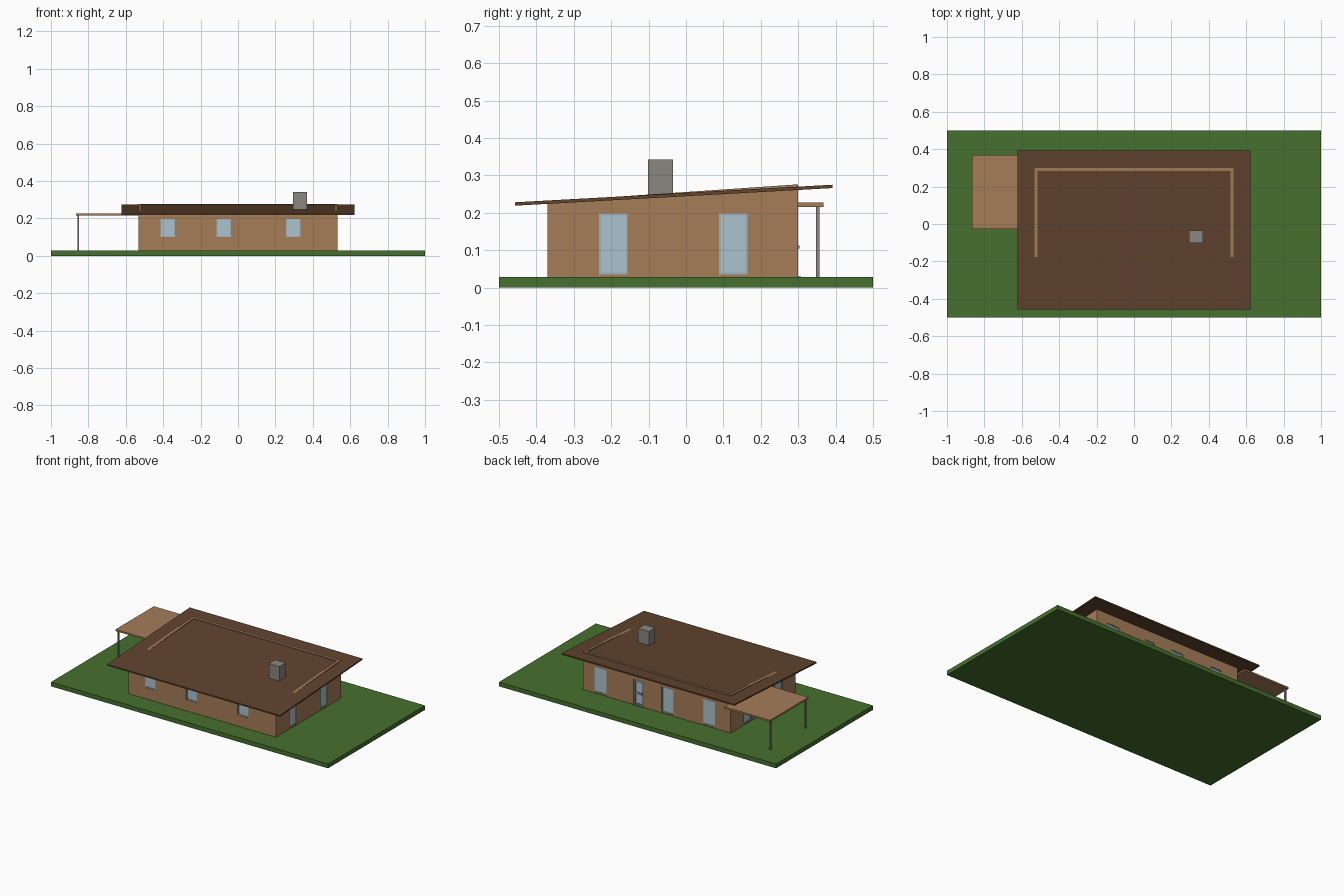
import bpy, bmesh, math
from mathutils import Matrix, Vector

if "Cube" in bpy.data.objects:
    bpy.data.objects.remove(bpy.data.objects["Cube"])


def material(name, rgb):
    lin = [(c / 255 / 12.92) if c < 11 else ((c / 255 + 0.055) / 1.055) ** 2.4 for c in rgb]
    m = bpy.data.materials.new(name)
    m.diffuse_color = (*lin, 1)
    m.use_nodes = True
    m.node_tree.nodes["Principled BSDF"].inputs["Base Color"].default_value = m.diffuse_color
    return m


GRASS = material("grass_green", (70, 112, 46))
WALL = material("warm_wood", (166, 125, 88))
ROOF = material("dark_brown", (96, 67, 45))
STONE = material("grey_stone", (139, 134, 128))
GLASS = material("pale_glass", (172, 194, 206))
FRAME = material("grey_frame", (160, 180, 190))
DOOR = material("door_grey", (120, 122, 124))


def finish(bm, name, mat):
    bmesh.ops.recalc_face_normals(bm, faces=bm.faces[:])
    me = bpy.data.meshes.new(name)
    bm.to_mesh(me)
    bm.free()
    me.materials.append(mat)
    ob = bpy.data.objects.new(name, me)
    bpy.context.collection.objects.link(ob)
    return ob


def add_box(bm, lo, hi, mtx=Matrix()):
    lo, hi = Vector(lo), Vector(hi)
    size = Matrix.Diagonal((*(hi - lo), 1))
    bmesh.ops.create_cube(bm, size=1, matrix=mtx @ Matrix.Translation((lo + hi) / 2) @ size)


def boxes(name, mat, *spans, mtx=Matrix()):
    bm = bmesh.new()
    for lo, hi in spans:
        add_box(bm, lo, hi, mtx)
    return finish(bm, name, mat)


def side_profile(name, mat, yz, x0, x1):
    """Extrude a y/z outline along x."""
    bm = bmesh.new()
    face = bm.faces.new([bm.verts.new((x0, y, z)) for y, z in yz])
    ext = bmesh.ops.extrude_face_region(bm, geom=[face])
    verts = [v for v in ext["geom"] if isinstance(v, bmesh.types.BMVert)]
    bmesh.ops.translate(bm, verts=verts, vec=(x1 - x0, 0, 0))
    return finish(bm, name, mat)


def cut(target, cutter):
    cutter.hide_render = True
    mod = target.modifiers.new("cut", "BOOLEAN")
    mod.object, mod.operation, mod.solver = cutter, "DIFFERENCE", "EXACT"
    bpy.context.view_layer.objects.active = target
    bpy.ops.object.modifier_apply(modifier=mod.name)
    bpy.data.objects.remove(cutter)


X, YF, YB, G, T = 0.533, -0.37, 0.30, 0.028, 0.016

# lawn
boxes("lawn", GRASS, ((-1, -0.5, 0), (1, 0.5, G)))


# hollow walls whose sloping top breaks through the roof at the back
def wall_top(y):
    return 0.2535 + 0.068 * (y + 0.03)


walls = side_profile("walls", WALL, [(YF, G), (YB, G), (YB, wall_top(YB)), (YF, wall_top(YF))], -X, X)
cut(walls, boxes("room_cutter", WALL, ((-X + T, YF + T, -0.1), (X - T, YB - T, 0.5))))

# sloping roof slab
side_profile("roof", ROOF, [(-0.457, 0.219), (0.392, 0.266), (0.392, 0.275), (-0.457, 0.228)], -0.623, 0.623)

# chimney
boxes("chimney", STONE, ((0.293, -0.101, 0.235), (0.37, -0.035, 0.342)))

# carport canopy on two posts
boxes("carport_canopy", WALL, ((-0.865, -0.027, 0.216), (-X, 0.368, 0.227)))
for label, y in (("front", -0.012), ("back", 0.352)):
    boxes("carport_post_" + label, STONE, ((-0.859, y - 0.005, G), (-0.849, y + 0.005, 0.217)))

# openings: local frame has u along the wall, v outward (0 = wall face), z up
SIDES = {
    "front": Matrix.Translation((0, YF, 0)) @ Matrix.Rotation(math.pi, 4, "Z"),
    "back": Matrix.Translation((0, YB, 0)),
    "right": Matrix.Translation((X, 0, 0)) @ Matrix.Rotation(-math.pi / 2, 4, "Z"),
    "left": Matrix.Translation((-X, 0, 0)) @ Matrix.Rotation(math.pi / 2, 4, "Z"),
}


def opening(side, name, u, w, z0, z1, frame_mat, b):
    m, a, c = SIDES[side], u - w / 2, u + w / 2
    cut(walls, boxes("cutter", WALL, ((a, -0.05, z0), (c, 0.05, z1)), mtx=m))
    v0, v1 = -0.013, -0.003
    boxes(name + "_frame", frame_mat,
          ((a, v0, z0), (a + b, v1, z1)), ((c - b, v0, z0), (c, v1, z1)),
          ((a + b, v0, z0), (c - b, v1, z0 + b)), ((a + b, v0, z1 - b), (c - b, v1, z1)), mtx=m)
    boxes(name + "_pane", GLASS, ((a + b, -0.01, z0 + b), (c - b, -0.006, z1 - b)), mtx=m)


for i, x in enumerate((-0.375, -0.077, 0.295)):
    opening("front", f"front_window_{i + 1}", -x, 0.077, 0.10, 0.198, FRAME, 0.005)
for i, x in enumerate((0.408, -0.077, -0.375)):
    opening("back", f"back_window_{i + 1}", x, 0.086, 0.035, 0.198, FRAME, 0.005)
for i, y in enumerate((-0.194, 0.126)):
    opening("right", f"right_window_{i + 1}", -y, 0.076, 0.035, 0.198, FRAME, 0.005)
    opening("left", f"left_window_{i + 1}", y, 0.076, 0.035, 0.198, FRAME, 0.005)

# back door with glazing, middle rail, handle and sill
opening("back", "door", 0.133, 0.072, G, 0.193, DOOR, 0.013)
boxes("door_rail", DOOR, ((0.108, YB - 0.013, 0.10), (0.158, YB - 0.003, 0.113)))
boxes("door_handle", STONE, ((0.103, YB - 0.004, 0.105), (0.108, YB + 0.004, 0.112)))
boxes("door_sill", DOOR, ((0.095, YB - 0.01, G), (0.171, YB + 0.008, G + 0.002)))
